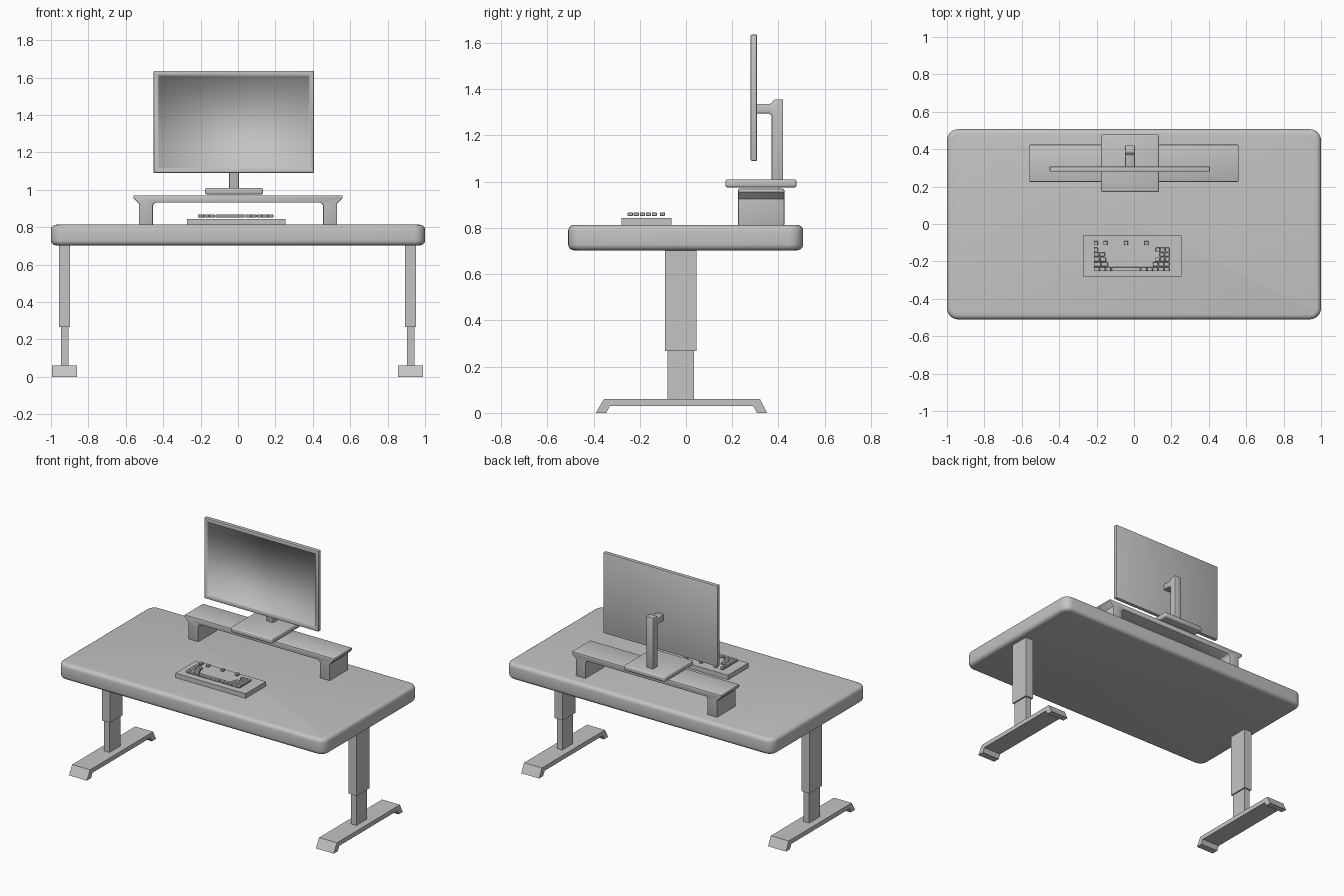
import bpy, bmesh, math
from mathutils import Vector

cube = bpy.data.objects.get("Cube")
if cube:
    bpy.data.objects.remove(cube, do_unlink=True)

grey = bpy.data.materials.new("plain grey")
grey.use_nodes = True
colour = (0.55, 0.55, 0.55, 1)
grey.diffuse_color = colour
grey.node_tree.nodes["Principled BSDF"].inputs["Base Color"].default_value = colour


def prism(name, outline, axis, low, high, bevel=0, segments=3, limit=50):
    """Extrude a 2D outline along an axis, optionally rounding its sharp edges."""
    bm = bmesh.new()

    def place(a, b):
        p = [a, b]
        p.insert("xyz".index(axis), low)
        return bm.verts.new(p)

    face = bm.faces.new([place(a, b) for a, b in outline])
    moved = bmesh.ops.extrude_face_region(bm, geom=[face])["geom"]
    step = Vector([high - low if c == axis else 0 for c in "xyz"])
    bmesh.ops.translate(bm, vec=step,
                        verts=[v for v in moved if isinstance(v, bmesh.types.BMVert)])
    bmesh.ops.recalc_face_normals(bm, faces=bm.faces)
    mesh = bpy.data.meshes.new(name)
    bm.to_mesh(mesh)
    bm.free()
    mesh.materials.append(grey)
    obj = bpy.data.objects.new(name, mesh)
    bpy.context.collection.objects.link(obj)
    if bevel:
        mod = obj.modifiers.new("rounded edges", "BEVEL")
        mod.width = bevel
        mod.segments = segments
        mod.limit_method = "ANGLE"
        mod.angle_limit = math.radians(limit)
        bpy.ops.object.select_all(action="DESELECT")
        obj.select_set(True)
        bpy.context.view_layer.objects.active = obj
        bpy.ops.object.modifier_apply(modifier=mod.name)
        bpy.ops.object.shade_smooth_by_angle(angle=math.radians(40))
    return obj


def box(name, x, y, z, bevel=0, segments=3):
    outline = [(x[0], y[0]), (x[1], y[0]), (x[1], y[1]), (x[0], y[1])]
    return prism(name, outline, "z", *z, bevel, segments)


def rounded_rect(x, y, r, steps=6):
    points = []
    corners = [(x[1] - r, y[1] - r), (x[0] + r, y[1] - r),
               (x[0] + r, y[0] + r), (x[1] - r, y[0] + r)]
    for i, (cx, cy) in enumerate(corners):
        for k in range(steps + 1):
            t = math.pi / 2 * (i + k / steps)
            points.append((cx + r * math.cos(t), cy + r * math.sin(t)))
    return points


# Desk top with rounded corners
prism("desk_top", rounded_rect((-1, 1), (-0.51, 0.507), 0.06),
      "z", 0.703, 0.813, 0.026, 4)

# Telescopic legs and splayed feet
foot = [(-0.39, 0), (-0.355, 0.06), (0.32, 0.06), (0.35, 0),
        (0.307, 0), (0.29, 0.03), (-0.33, 0.03), (-0.345, 0)]
for side, cx in (("right", -0.927), ("left", 0.923)):
    box(side + "_upper_leg", (cx - 0.03, cx + 0.03), (-0.09, 0.045), (0.267, 0.71))
    box(side + "_lower_leg", (cx - 0.02, cx + 0.02), (-0.08, 0.035), (0.05, 0.28))
    prism(side + "_foot", foot, "x", cx - 0.067, cx + 0.067)

# Monitor riser: shelf and two legs in one flared profile
half = [(0.56, 0.97), (0.56, 0.955), (0.53, 0.925), (0.53, 0.81),
        (0.455, 0.81), (0.455, 0.915), (0.45, 0.925), (0.44, 0.931)]
riser = half + [(-x, z) for x, z in reversed(half)]
prism("monitor_riser", riser, "y", 0.225, 0.425, 0.006, 2)

# Monitor base and stand with a short arm
box("monitor_base", (-0.176, 0.134), (0.17, 0.478), (0.975, 1.01), 0.01)
stand = [(0.42, 1.0), (0.42, 1.356), (0.382, 1.356), (0.368, 1.337),
         (0.3, 1.337), (0.3, 1.295), (0.36, 1.295), (0.37, 1.285), (0.37, 1.0)]
prism("monitor_stand", stand, "x", -0.048, 0.005, 0.005, 2)

# Monitor panel with a recessed screen
panel = box("monitor_panel", (-0.451, 0.406), (0.28, 0.307), (1.09, 1.636), 0.004, 2)
bm = bmesh.new()
bm.from_mesh(panel.data)
front = max((f for f in bm.faces if f.normal.y < -0.9), key=lambda f: f.calc_area())
bmesh.ops.inset_individual(bm, faces=[front], thickness=0.03)
bmesh.ops.inset_individual(bm, faces=[front], thickness=0.002, depth=-0.008)
bm.to_mesh(panel.data)
bm.free()

# Keyboard plate
box("keyboard_base", (-0.272, 0.253), (-0.28, -0.062), (0.812, 0.844))

# Keys: y of each row, then left end, right end and key count of each group
rows = [
    (-0.102, [(-0.216, -0.192, 1), (-0.165, -0.141, 1), (-0.055, -0.031, 1), (0.055, 0.079, 1)]),
    (-0.137, [(-0.216, -0.192, 1), (0.115, 0.19, 3)]),
    (-0.163, [(-0.216, -0.155, 2), (0.135, 0.19, 2)]),
    (-0.189, [(-0.216, -0.15, 2), (0.113, 0.19, 3)]),
    (-0.215, [(-0.216, -0.138, 2), (0.1, 0.19, 3)]),
    (-0.241, [(-0.216, -0.122, 3), (-0.12, 0.036, 1), (0.038, 0.19, 5)]),
]
for r, (y, groups) in enumerate(rows):
    for g, (a, b, count) in enumerate(groups):
        pitch = (b - a) / count
        for k in range(count):
            x = a + k * pitch
            box(f"key_{r}_{g}_{k}", (x + 0.001, x + pitch - 0.001),
                (y - 0.011, y + 0.011), (0.852, 0.867), 0.002, 1)
